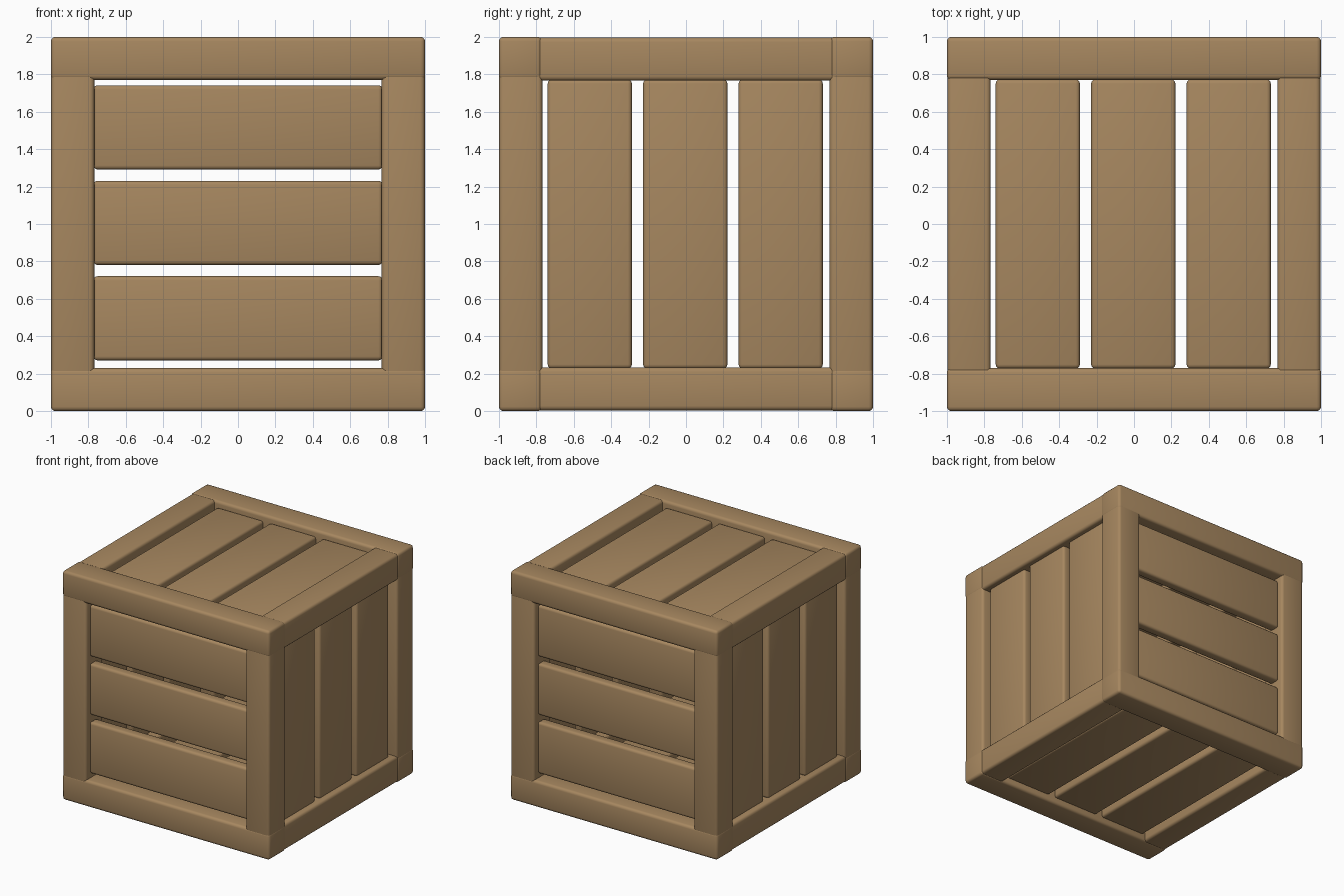
import bpy

if "Cube" in bpy.data.objects:
    bpy.data.objects.remove(bpy.data.objects["Cube"])

# One flat wood colour
wood = bpy.data.materials.new("crate wood")
wood.diffuse_color = (0.385, 0.243, 0.116, 1)
wood.use_nodes = True
wood.node_tree.nodes["Principled BSDF"].inputs["Base Color"].default_value = wood.diffuse_color


def box(name, center, size, bevel):
    """Rounded wooden board."""
    bpy.ops.mesh.primitive_cube_add(size=1, location=center)
    ob = bpy.context.object
    ob.name = name
    ob.scale = size
    bpy.ops.object.transform_apply(location=False, rotation=False, scale=True)
    mod = ob.modifiers.new("rounded edges", 'BEVEL')
    mod.width = bevel
    mod.segments = 3
    bpy.ops.object.modifier_apply(modifier=mod.name)
    bpy.ops.object.shade_smooth_by_angle(angle=0.6)
    ob.data.materials.append(wood)
    return ob


W = 0.23                 # beam thickness
C = 1 - W / 2            # beam centre offset
E = 0.004                # small step between overlapping beams

# Frame: four beams along each axis
for a in (-1, 1):
    for b in (-1, 1):
        box("cross_beam", (0, a * C, 1 + b * C), (2, W, W), 0.024)
        box("side_beam", (a * (C - E), 0, 1 + b * (C - E)),
            (W, 2 - 2 * E, W), 0.024)
        box("corner_post", (a * (C - E / 2), b * (C - E / 2), 1),
            (W, W, 2 - E), 0.024)

# Planks: three recessed boards per side
LENGTH, WIDTH, THICK, RECESS = 1.545, 0.45, 0.09, 0.05
D = 1 - RECESS - THICK / 2
for s in (-1, 1):
    for i in (-1, 0, 1):
        p = i * 0.51 - 0.004
        box("front_back_plank", (0, s * D, 1.006 + i * 0.51),
            (LENGTH, THICK, WIDTH), 0.022)
        box("side_plank", (s * D, p, 1), (THICK, WIDTH, LENGTH), 0.022)
        box("top_bottom_plank", (p, 0, 1 + s * D),
            (WIDTH, LENGTH, THICK), 0.022)
